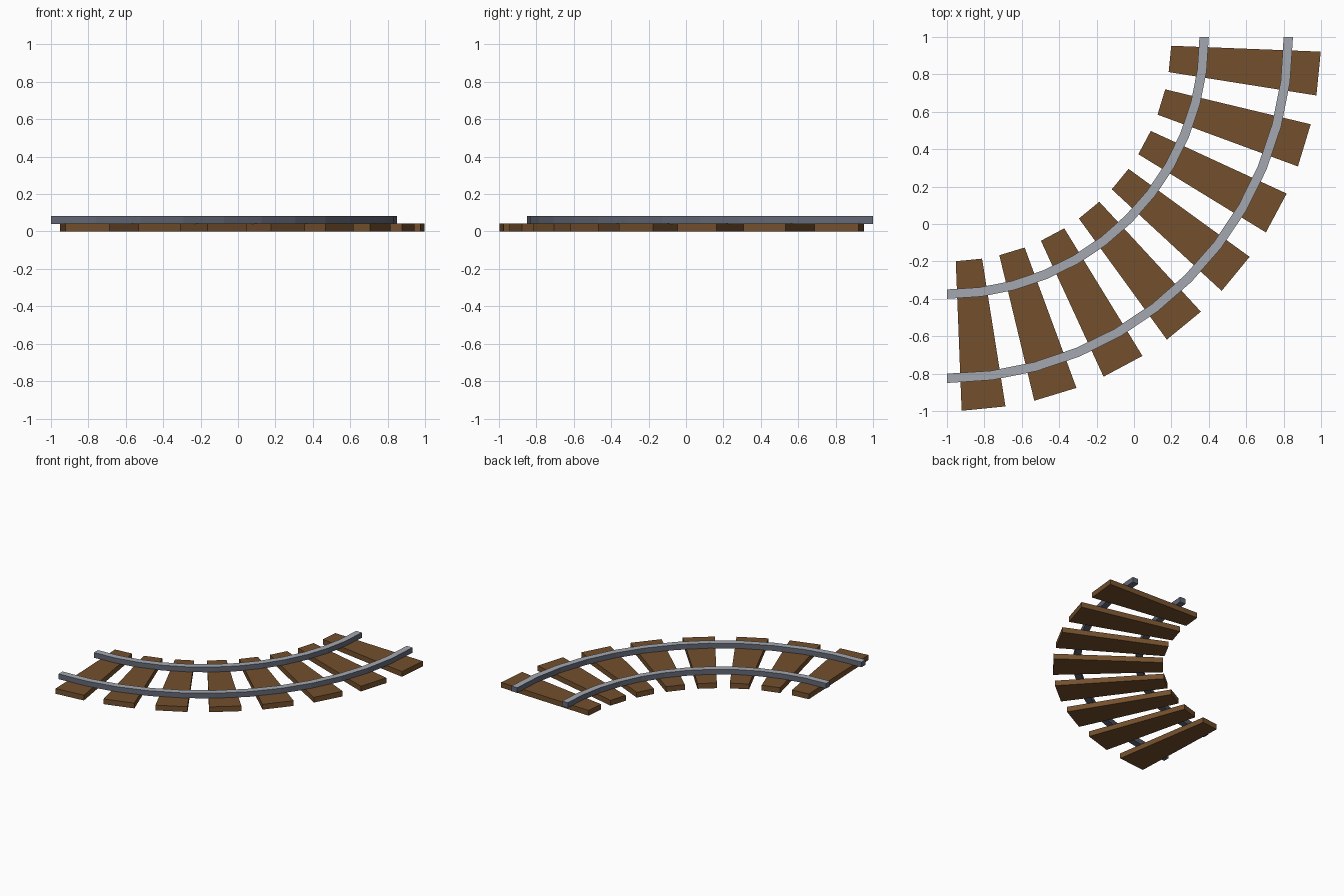
import bpy, bmesh, math

if "Cube" in bpy.data.objects:
    bpy.data.objects.remove(bpy.data.objects["Cube"])

CENTRE = (-1.0, 1.0)   # centre of the quarter turn


def material(name, rgb):
    m = bpy.data.materials.new(name)
    m.diffuse_color = (*rgb, 1.0)
    m.use_nodes = True
    m.node_tree.nodes["Principled BSDF"].inputs["Base Color"].default_value = m.diffuse_color
    return m


wood = material("brown wood", (0.175, 0.080, 0.026))
steel_top = material("polished steel", (0.37, 0.39, 0.43))
steel_side = material("dark steel", (0.125, 0.14, 0.18))


def arc_block(name, r0, r1, a0, a1, z0, z1, steps, mats):
    """Sweep a rectangular section about the turn centre, angles in degrees."""
    bm = bmesh.new()
    rings = []
    for i in range(steps + 1):
        a = math.radians(a0 + (a1 - a0) * i / steps)
        rings.append([bm.verts.new((CENTRE[0] + r * math.cos(a),
                                    CENTRE[1] - r * math.sin(a), z))
                      for r, z in ((r0, z0), (r1, z0), (r1, z1), (r0, z1))])
    for p, q in zip(rings, rings[1:]):
        for k in range(4):
            n = (k + 1) % 4
            bm.faces.new((p[k], p[n], q[n], q[k]))
    bm.faces.new(rings[0])
    bm.faces.new(rings[-1])
    bmesh.ops.recalc_face_normals(bm, faces=bm.faces)
    bm.normal_update()
    # the second material, if any, covers everything but the top
    for f in bm.faces:
        f.material_index = 0 if f.normal.z > 0.5 else len(mats) - 1
    me = bpy.data.meshes.new(name)
    bm.to_mesh(me)
    bm.free()
    for m in mats:
        me.materials.append(m)
    ob = bpy.data.objects.new(name, me)
    bpy.context.collection.objects.link(ob)
    return ob


# Wedge-shaped sleepers, evenly spaced round the quarter turn
PITCH = 90 / 8
for i in range(8):
    mid = PITCH * (i + 0.5)
    arc_block(f"sleeper_{i + 1}", 1.2, 2.0, mid - 0.3 * PITCH, mid + 0.3 * PITCH,
              0.0, 0.042, 1, [wood])

# Two curved rails resting on the sleepers
for name, r in (("inner_rail", 1.375), ("outer_rail", 1.825)):
    arc_block(name, r - 0.025, r + 0.025, 0, 90, 0.04, 0.082, 12,
              [steel_top, steel_side])
